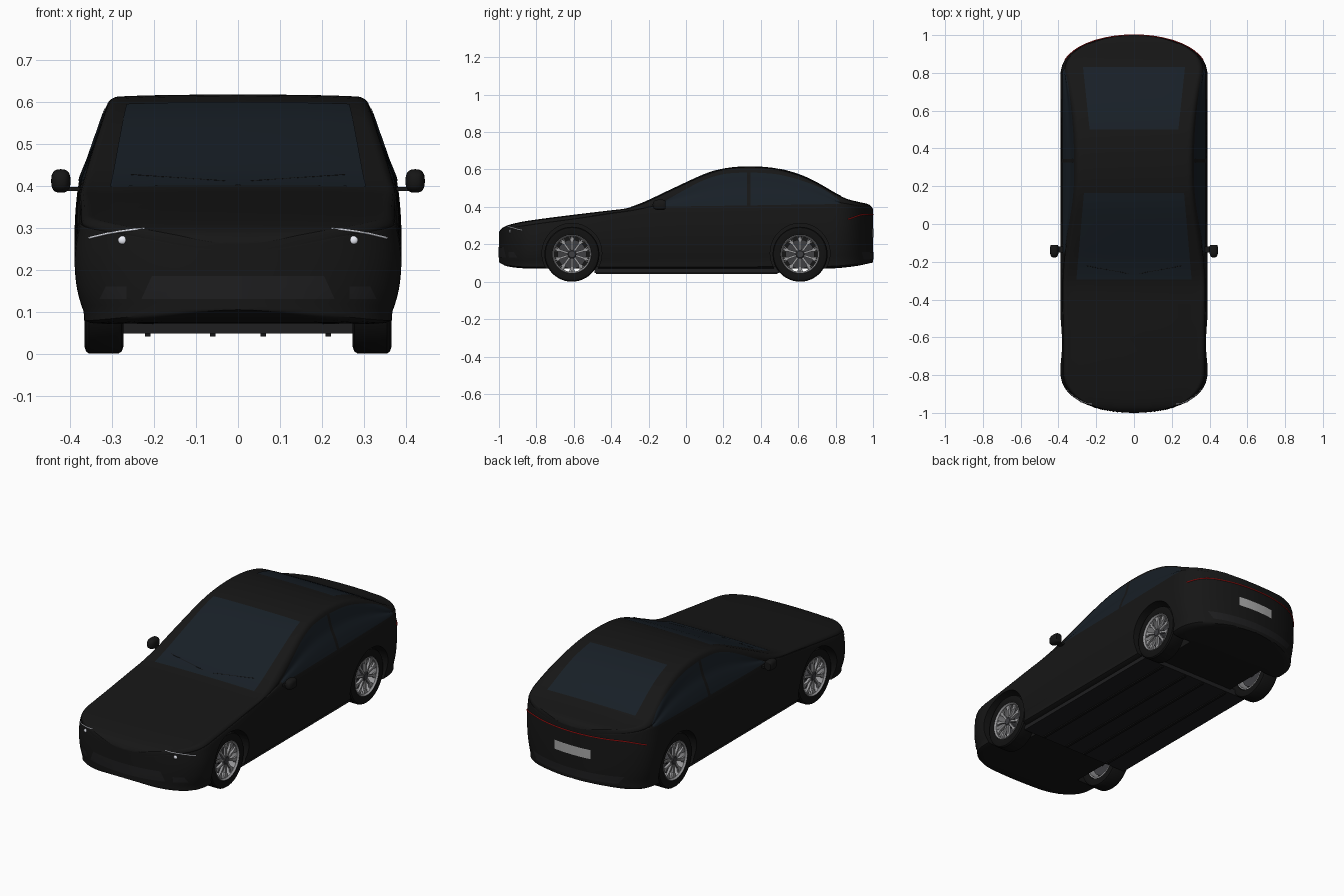
import bpy, bmesh, math
from mathutils import Vector, Matrix
from mathutils.bvhtree import BVHTree

if "Cube" in bpy.data.objects:
    bpy.data.objects.remove(bpy.data.objects["Cube"])

BLACK, GLASS, TRIM = (.008, .008, .008), (.009, .014, .02), (.013, .013, .014)
RUBBER, METAL, DARK = (.006, .006, .006), (.32, .32, .33), (.05, .05, .055)
WHITE, RED, PLATE = (.85, .87, .95), (.6, .01, .01), (.4, .4, .4)

def material(col):
    key = "paint_%.3f_%.3f_%.3f" % col
    m = bpy.data.materials.get(key) or bpy.data.materials.new(key)
    m.diffuse_color = (*col, 1)
    m.use_nodes = True
    m.node_tree.nodes["Principled BSDF"].inputs["Base Color"].default_value = m.diffuse_color
    return m

def finish(bm, name, col, angle=35, recalc=True):
    bmesh.ops.remove_doubles(bm, verts=bm.verts, dist=1e-5)
    if recalc:
        bmesh.ops.recalc_face_normals(bm, faces=bm.faces)
    me = bpy.data.meshes.new(name)
    bm.to_mesh(me)
    bm.free()
    ob = bpy.data.objects.new(name, me)
    bpy.context.collection.objects.link(ob)
    me.materials.append(material(col))
    smooth(ob, angle)
    return ob

def smooth(ob, angle):
    bpy.ops.object.select_all(action='DESELECT')
    ob.select_set(True)
    bpy.context.view_layer.objects.active = ob
    bpy.ops.object.shade_smooth_by_angle(angle=math.radians(angle))

def interp(tab, x):
    """Smooth curve through (x, value) pairs."""
    n = len(tab)
    i = max([0] + [k for k in range(n - 1) if tab[k][0] <= x])
    slope = lambda a, b: (tab[b][1] - tab[a][1]) / (tab[b][0] - tab[a][0])
    (x0, v0), (x1, v1) = tab[i], tab[i + 1]
    m0, m1 = slope(max(i - 1, 0), i + 1), slope(i, min(i + 2, n - 1))
    h = x1 - x0
    t = min(max((x - x0) / h, 0), 1)
    return ((2*t**3 - 3*t*t + 1)*v0 + (t**3 - 2*t*t + t)*h*m0
            + (3*t*t - 2*t**3)*v1 + (t**3 - t*t)*h*m1)

# Side-view curves of the body: top line, shoulder line, underside
TOP = [(-1, .265), (-.985, .285), (-.95, .303), (-.85, .325), (-.6, .358), (-.4, .382),
       (-.32, .392), (-.24, .418), (-.1, .483), (0, .53), (.1, .575), (.2, .605),
       (.33, .617), (.47, .608), (.6, .575), (.7, .53), (.8, .472), (.86, .443),
       (.93, .425), (.98, .412), (1, .39)]
BELT = [(-1, .235), (-.95, .27), (-.85, .29), (-.6, .325), (-.32, .368), (-.1, .388),
        (.2, .395), (.6, .405), (.85, .405), (.95, .385), (1, .36)]
LOW = [(-1, .105), (-.96, .085), (-.85, .073), (.75, .073), (.9, .085), (1, .105)]

def section(y):
    t = max(0, (abs(y) - .78) / .22)
    w = .389 * math.sqrt(max(1 - t**2.4, .0004))
    k = w / .389
    zt, zs, zb = interp(TOP, y), interp(BELT, y), interp(LOW, y)
    h, H = zs - zb, zt - zs
    r = min(.03, .5 * H)
    xs, lean = .975 * w, .34 * H * k
    xr = xs - lean
    ctrl = [(0, zb), (.5*w, zb), (.9*w, zb), (.945*w, zb + .12*h), (.985*w, zb + .35*h),
            (w, zb + .6*h), (.995*w, zb + .8*h), (xs, zs), (xs - .3*lean, zs + .3*H),
            (xs - .6*lean, zs + .6*(H - r)), (xr + .3*r*k, zt - r), (xr - .008*k, zt - .28*r),
            (xr - .04*k, zt - .004), (.5*xr, zt - .001), (0, zt)]
    pts = []
    for i in range(len(ctrl) - 1):
        q = [Vector(ctrl[min(max(i + d, 0), len(ctrl) - 1)]) for d in (-1, 0, 1, 2)]
        for s in (0, 1/3, 2/3):
            pts.append(.5 * (2*q[1] + (q[2]-q[0])*s + (2*q[0]-5*q[1]+4*q[2]-q[3])*s*s
                             + (3*q[1]-q[0]-3*q[2]+q[3])*s**3))
    pts.append(Vector(ctrl[-1]))
    return [(p.x, y, p.y) for p in pts] + [(-p.x, y, p.y) for p in pts[-2:0:-1]]

# Body shell lofted along its length
end = [.78 + .22 * math.sin(math.pi / 2 * i / 12) for i in range(1, 13)]
stations = [-e for e in reversed(end)] + [-.78 + 1.56 * i / 44 for i in range(45)] + end
bm = bmesh.new()
rings = [[bm.verts.new(p) for p in section(y)] for y in stations]
for a, b in zip(rings, rings[1:]):
    for i in range(len(a)):
        j = (i + 1) % len(a)
        bm.faces.new((a[i], a[j], b[j], b[i]))
bm.faces.new(rings[0])
bm.faces.new(rings[-1])
bmesh.ops.recalc_face_normals(bm, faces=bm.faces)
bvh = BVHTree.FromBMesh(bm)
body = finish(bm, "body", BLACK)

# Wheel arches cut out of the body
bm = bmesh.new()
for s in (-1, 1):
    for y in (-.61, .61):
        bmesh.ops.create_cone(bm, cap_ends=True, segments=48, radius1=.16, radius2=.16, depth=.4,
            matrix=Matrix.Translation((s * .44, y, .152)) @ Matrix.Rotation(math.pi/2, 4, 'Y'))
cutter = finish(bm, "arch_cutter", BLACK)
cutter.hide_render = True
mod = body.modifiers.new("arches", 'BOOLEAN')
mod.object, mod.solver = cutter, 'EXACT'
bpy.context.view_layer.objects.active = body
bpy.ops.object.modifier_apply(modifier="arches")
bpy.data.objects.remove(cutter)
smooth(body, 35)

def project(p, d, lift=.002):
    d = Vector(d)
    hit = bvh.ray_cast(Vector(p) - d * 2, d)[0]
    return (hit if hit else Vector(p)) - d * lift

def patch(name, f, d, col, n=24, m=12):
    """Panel laid on the body: f(s, t) gives points, d is the projection direction."""
    bm = bmesh.new()
    g = [[bm.verts.new(project(f(i / n, j / m), d)) for j in range(m + 1)] for i in range(n + 1)]
    for i in range(n):
        for j in range(m):
            bm.faces.new((g[i][j], g[i+1][j], g[i+1][j+1], g[i][j+1]))
    bm.normal_update()
    if sum(fc.normal.dot(Vector(d)) for fc in bm.faces) > 0:
        bmesh.ops.reverse_faces(bm, faces=bm.faces)
    finish(bm, name, col, 60, recalc=False)

def strip(name, pts, d, col, r):
    cu = bpy.data.curves.new(name, 'CURVE')
    cu.dimensions, cu.bevel_depth, cu.bevel_resolution, cu.use_fill_caps = '3D', r, 2, True
    sp = cu.splines.new('POLY')
    sp.points.add(len(pts) - 1)
    for q, p in zip(sp.points, pts):
        q.co = (*project(p, d, .001), 1)
    ob = bpy.data.objects.new(name, cu)
    bpy.context.collection.objects.link(ob)
    cu.materials.append(material(col))

def box(bm, c, size, rot=Matrix()):
    bmesh.ops.create_cube(bm, size=1, matrix=Matrix.Translation(c) @ rot @ Matrix.Diagonal((*size, 1)))

# Glass
DOWN, BACK, FWD = (0, 0, -1), (0, 1, 0), (0, -1, 0)
patch("windshield", lambda s, t: ((2*s - 1) * (.305 - .04*t), -.295 + .46*t, .5), DOWN, GLASS)
patch("rear_window", lambda s, t: ((2*s - 1) * (.235 + .035*t), .5 + .33*t, .5), DOWN, GLASS)
FRONT_TOP = [(-.15, .41), (0, .495), (.1, .545), (.2, .575), (.325, .585)]
REAR_TOP = [(.345, .585), (.5, .572), (.65, .53), (.75, .485), (.82, .435)]
for side, sx in (("left", 1), ("right", -1)):
    for part, tab in (("front", FRONT_TOP), ("rear", REAR_TOP)):
        def f(s, t, tab=tab):
            y = tab[0][0] + s * (tab[-1][0] - tab[0][0])
            z0 = .403 + .015 * max(0, y)
            return (0, y, z0 + t * (interp(tab, y) - z0))
        patch(f"{side}_{part}_window", f, (-sx, 0, 0), GLASS)

    # Headlight strip, lens and side intake
    line = [(.355, .275), (.335, .28), (.31, .286), (.28, .291), (.25, .295), (.222, .298)]
    strip(side + "_headlight_strip", [(sx*x, 0, z) for x, z in line], BACK, WHITE, .0025)
    bm = bmesh.new()
    bmesh.ops.create_uvsphere(bm, u_segments=16, v_segments=8, radius=.011,
        matrix=Matrix.Translation(project((sx*.275, 0, .27), BACK, 0)) @ Matrix.Diagonal((1, .5, .9, 1)))
    finish(bm, side + "_headlight_lens", WHITE)
    patch(side + "_intake", lambda s, t: (sx * (.265 + s*(.065 - .015*t)), 0, .13 + .03*t), BACK, TRIM, 6, 3)
    # Wiper
    strip(side + "_wiper", [(sx*(.03 + .0225*i), 0, .41 + .0015*i) for i in range(11)], BACK, RUBBER, .0025)

    # Door mirror: rounded shell, stalk
    bm = bmesh.new()
    bmesh.ops.create_uvsphere(bm, u_segments=24, v_segments=16, radius=1)
    for v in bm.verts:
        x, y, z = [math.copysign(abs(c)**.75, c) for c in v.co]
        v.co = (sx*(.422 + .023*x), min(-.138 + .04*y, -.11), .411 + .028*z)
    finish(bm, side + "_mirror", BLACK, 50)
    bm = bmesh.new()
    box(bm, (sx*.395, -.135, .392), (.05, .03, .01))
    finish(bm, side + "_mirror_stalk", BLACK)

# Front grille, rear lamp, plate, rear trim
patch("front_grille", lambda s, t: ((2*s - 1) * (.23 - .025*t), 0, .13 + .055*t), BACK, TRIM)
LAMP = [(0, .36), (.2, .36), (.28, .358), (.33, .348), (.368, .333)]
strip("tail_light", [(.366*i/24, 0, interp(LAMP, abs(.366*i/24))) for i in range(-24, 25)], FWD, RED, .003)
patch("rear_plate", lambda s, t: ((2*s - 1) * .11, 0, .235 + .05*t), FWD, PLATE, 12, 2)
patch("rear_bumper_trim", lambda s, t: ((2*s - 1) * (.25 + .03*t), 0, .12 + .04*t), FWD, TRIM)

# Floor pan and rails
bm = bmesh.new()
box(bm, (0, .005, .065), (.68, .99, .035))
finish(bm, "floor_pan", TRIM)
bm = bmesh.new()
for x in (-.215, .215, -.06, .06):
    box(bm, (x, .005, .047), (.014, .97, .012))
finish(bm, "floor_rails", BLACK)

def lathe(name, prof, sx, y, col, seg=48):
    """Ring turned around the wheel axle from a closed (x, radius) profile."""
    bm = bmesh.new()
    g = [[bm.verts.new((sx*x, y + r*math.cos(a), .147 + r*math.sin(a))) for x, r in prof]
         for a in (2*math.pi*i/seg for i in range(seg))]
    n = len(prof)
    for i in range(seg):
        for j in range(n):
            a, b, k = g[i], g[(i+1) % seg], (j+1) % n
            if prof[j][1] + prof[k][1] > 0:
                bm.faces.new((a[j], a[k], b[k], b[j]))
    bmesh.ops.dissolve_degenerate(bm, edges=bm.edges, dist=1e-6)
    finish(bm, name, col)

# Wheels
for end_name, y in (("front", -.61), ("rear", .61)):
    for side, sx in (("left", 1), ("right", -1)):
        n = f"{side}_{end_name}_"
        lathe(n + "tyre", [(.278, .104), (.273, .13), (.277, .142), (.285, .147), (.355, .147),
                           (.362, .142), (.366, .13), (.362, .104)], sx, y, RUBBER)
        lathe(n + "rim", [(.28, .102), (.36, .105), (.365, .101), (.356, .094), (.28, .094)], sx, y, METAL)
        lathe(n + "brake_disc", [(.3, 0), (.3, .078), (.312, .078), (.312, 0)], sx, y, DARK)
        lathe(n + "hub", [(.27, 0), (.27, .026), (.352, .026), (.358, .018), (.358, 0)], sx, y, DARK, 24)
        bm = bmesh.new()
        for i in range(10):
            rot = Matrix.Rotation(2 * math.pi * i / 10, 4, 'X')
            box(bm, Vector((sx*.348, y, .147)) + rot @ Vector((0, 0, .06)), (.014, .011, .074), rot)
            for s in (-1, 1):
                box(bm, Vector((sx*.35, y, .147)) + rot @ Vector((0, s*.009, .083)), (.01, .006, .03),
                    rot @ Matrix.Rotation(-s*.35, 4, 'X'))
        finish(bm, n + "spokes", METAL)
    # Axle
    bm = bmesh.new()
    box(bm, (0, y, .147), (.56, .03, .03))
    finish(bm, end_name + "_axle", DARK)
